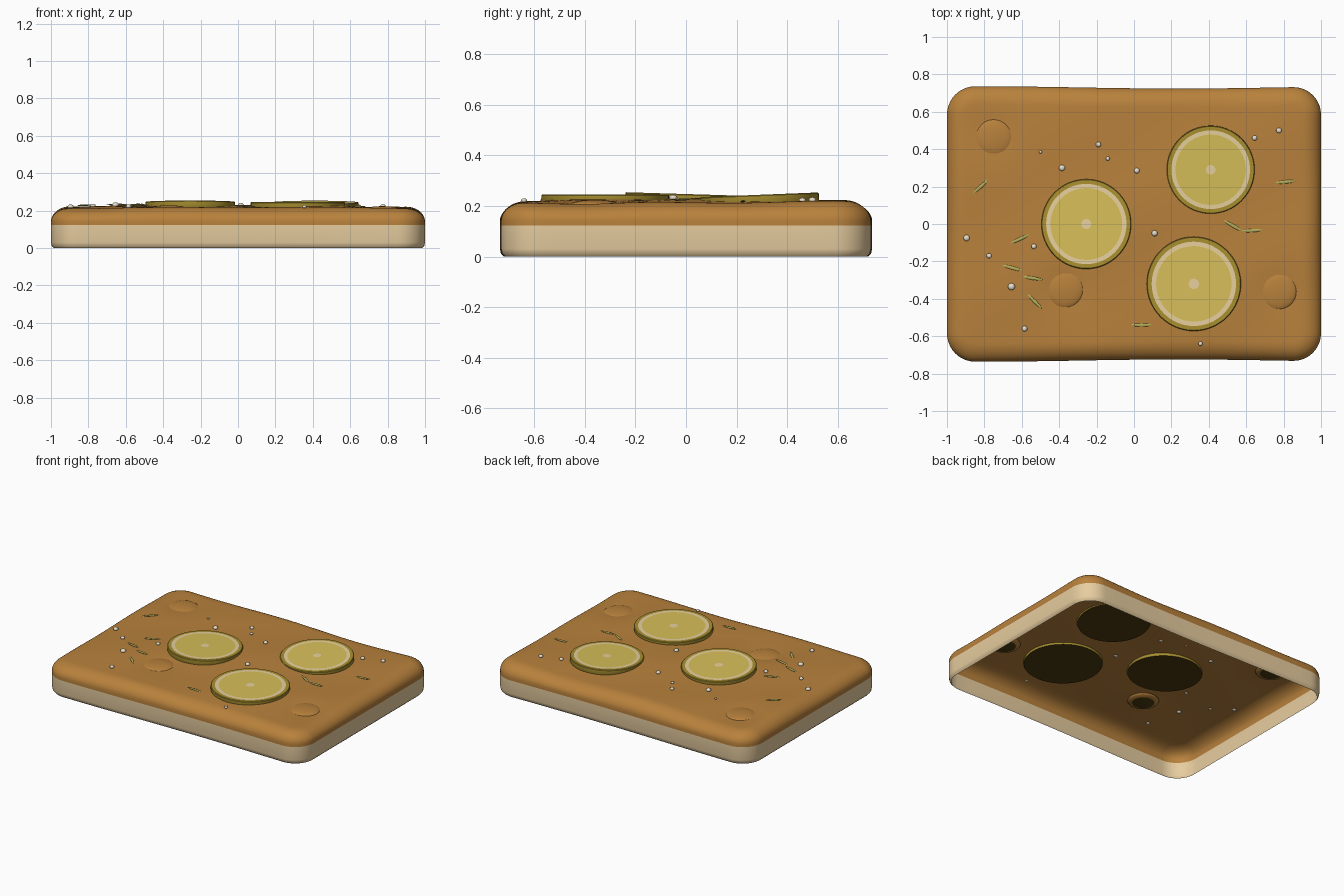
import bpy, bmesh, math, random
from mathutils import Matrix, Euler, Vector

random.seed(4)
if "Cube" in bpy.data.objects:
    bpy.data.objects.remove(bpy.data.objects["Cube"])


def material(name, r, g, b):
    m = bpy.data.materials.new(name)
    m.use_nodes = True
    m.diffuse_color = (r, g, b, 1)
    bsdf = m.node_tree.nodes["Principled BSDF"]
    bsdf.inputs["Base Color"].default_value = (r, g, b, 1)
    bsdf.inputs["Roughness"].default_value = 0.8
    return m


CRUST = material("golden crust", 0.48, 0.22, 0.045)
DOUGH = material("pale dough", 0.8, 0.61, 0.35)
RIND = material("lemon rind", 0.4, 0.28, 0.03)
PITH = material("lemon pith", 0.82, 0.65, 0.35)
FLESH = material("lemon flesh", 0.68, 0.52, 0.1)
HERB = material("rosemary green", 0.46, 0.42, 0.1)
SALT = material("salt white", 0.95, 0.86, 0.7)
CHAR = material("dark underside", 0.07, 0.042, 0.005)

BUBBLES = [(-0.75, 0.46), (-0.37, -0.35), (0.77, -0.36)]


def height(x, y):
    """Gently domed and uneven top of the loaf."""
    z = 0.214 + 0.012 * (1 - x * x) * (1 - (y / 0.73) ** 2)
    z += 0.004 * math.sin(6 * x + 3 * y) + 0.003 * math.sin(9 * y - 5 * x + 1)
    for bx, by in BUBBLES:
        z -= 0.01 * math.exp(-((x - bx) ** 2 + (y - by) ** 2) / 0.012)
    return z


def finish(name, bm, mats, angle=40):
    mesh = bpy.data.meshes.new(name)
    bm.to_mesh(mesh)
    bm.free()
    for m in mats:
        mesh.materials.append(m)
    ob = bpy.data.objects.new(name, mesh)
    bpy.context.collection.objects.link(ob)
    bpy.ops.object.select_all(action="DESELECT")
    ob.select_set(True)
    bpy.context.view_layer.objects.active = ob
    bpy.ops.object.shade_smooth_by_angle(angle=math.radians(angle))
    return ob


def skin(name, rings, mats, bands=None, cap_start=False, cap_end=False):
    """Joins closed rings into a surface; bands gives each strip its material."""
    bm = bmesh.new()
    loops = [[bm.verts.new(p) for p in ring] for ring in rings]
    n = len(loops[0])
    for i, (a, b) in enumerate(zip(loops, loops[1:])):
        for j in range(n):
            k = (j + 1) % n
            face = bm.faces.new((a[j], a[k], b[k], b[j]))
            face.material_index = bands[i] if bands else 0
    if cap_start:
        bm.faces.new(loops[0][::-1]).material_index = bands[0] if bands else 0
    if cap_end:
        bm.faces.new(loops[-1]).material_index = bands[-1] if bands else 0
    return finish(name, bm, mats)


def outline(inset):
    """Rounded rectangle with evenly divided sides."""
    radius = 0.15 - inset
    cx, cy = 0.85, 0.58
    pts = []
    for q, (sx, sy) in enumerate([(1, 1), (-1, 1), (-1, -1), (1, -1)]):
        for i in range(11):
            a = math.pi / 2 * (q + i / 10)
            pts.append(Vector((sx * cx + radius * math.cos(a), sy * cy + radius * math.sin(a))))
        nx, ny = [(-1, 1), (-1, -1), (1, -1), (1, 1)][q]
        a = math.pi / 2 * (q + 1)
        end = Vector((nx * cx + radius * math.cos(a), ny * cy + radius * math.sin(a)))
        start = pts[-1].copy()
        pts += [start.lerp(end, t / 20) for t in range(1, 20)]
    return pts


def loaf_ring(inset, z, scale=1.0):
    ring = []
    lift = min(max((z - 0.14) / 0.076, 0), 1)
    for p in outline(inset):
        x, y = p * scale
        bend = 0.006 * math.sin(3 * x + 4) * y / 0.73
        ring.append((x, y + bend, z + lift * (height(x, y) - 0.216)))
    return ring


# Loaf: an open shell with pale sides and a rounded golden top
SPLIT = 0.122
skin("dough_side", [loaf_ring(i, z) for i, z in
                    [(0.015, 0), (0.004, 0.012), (0, 0.03), (0, SPLIT)]], [DOUGH])
top = [loaf_ring(0, SPLIT)]
for i in range(11):
    a = math.pi / 2 * i / 10
    top.append(loaf_ring(0.1 * (1 - math.cos(a)), 0.14 + 0.076 * math.sin(a)))
for i in range(1, 25):
    top.append(loaf_ring(0.1, 0.216, 1 - i / 24.5))
skin("crust_top", top, [CRUST], cap_end=True)


def blob(name, mats, loc, size, turn=0.0, tilt=0.0, detail=24):
    """Ellipsoid; a second material goes on the middle of its underside."""
    bm = bmesh.new()
    bmesh.ops.create_uvsphere(bm, u_segments=detail, v_segments=detail // 2, radius=1)
    if len(mats) > 1:
        for f in bm.faces:
            f.material_index = int(f.calc_center_median().z < -0.72)
    place = (Matrix.Translation(loc) @ Euler((0, tilt, turn)).to_matrix().to_4x4()
             @ Matrix.Diagonal((*size, 1)))
    bm.transform(place)
    return finish(name, bm, mats, 60)


# Low bubbles in the crust, dark beneath
for i, (x, y) in enumerate(BUBBLES):
    blob(f"crust_bubble_{i + 1}", [CRUST, CHAR], (x, y, height(x, y) - 0.003),
         (0.1, 0.1, 0.02), detail=32)


# Lemon slices: dark underside, rind, pith ring, flesh and pith core
def lemon_slice(name, x, y, z, radius, tilt):
    profile = [(0.02, -0.035), (0.99, -0.035), (1, -0.03), (1, -0.004), (0.985, 0),
               (0.895, 0), (0.8, 0), (0.11, 0), (0.01, 0)]
    rings = [[(radius * r * math.cos(a), radius * r * math.sin(a), h)
              for a in (math.tau * j / 64 for j in range(64))] for r, h in profile]
    ob = skin(name, rings, [RIND, PITH, FLESH, CHAR], [3, 0, 0, 0, 0, 1, 2, 1], True, True)
    ob.location = (x, y, z)
    ob.rotation_euler = (tilt, 0, 0)


lemon_slice("lemon_slice_left", -0.255, 0, 0.247, 0.24, -0.03)
lemon_slice("lemon_slice_back", 0.41, 0.29, 0.244, 0.235, 0.04)
lemon_slice("lemon_slice_front", 0.32, -0.32, 0.246, 0.252, 0.0)

# Rosemary needles: x, y, turn in degrees
NEEDLES = [(-0.82, 0.2, 42), (0.81, 0.225, 5), (-0.61, -0.08, 25), (-0.65, -0.235, -15),
           (-0.54, -0.29, -9), (-0.53, -0.415, -45), (0.04, -0.54, 0),
           (0.53, -0.01, -30), (0.63, -0.035, 3)]
for i, (x, y, turn) in enumerate(NEEDLES):
    blob(f"rosemary_needle_{i + 1}", [HERB], (x, y, height(x, y) + 0.006),
         (0.055, 0.009, 0.004), math.radians(turn), random.uniform(-0.04, 0.04), 12)

# Salt grains: x, y, radius
GRAINS = [(-0.5, 0.385, 0.008), (-0.385, 0.3, 0.017), (-0.19, 0.425, 0.014),
          (-0.14, 0.35, 0.011), (0.015, 0.285, 0.015), (0.11, -0.05, 0.016),
          (0.645, 0.46, 0.014), (0.775, 0.5, 0.015), (-0.895, -0.075, 0.017),
          (-0.775, -0.17, 0.014), (-0.535, -0.12, 0.014), (-0.655, -0.335, 0.019),
          (-0.585, -0.56, 0.015), (0.355, -0.64, 0.012)]
for i, (x, y, r) in enumerate(GRAINS):
    blob(f"salt_grain_{i + 1}", [SALT], (x, y, height(x, y) + 0.005),
         (r, r, 0.7 * r), detail=12)
